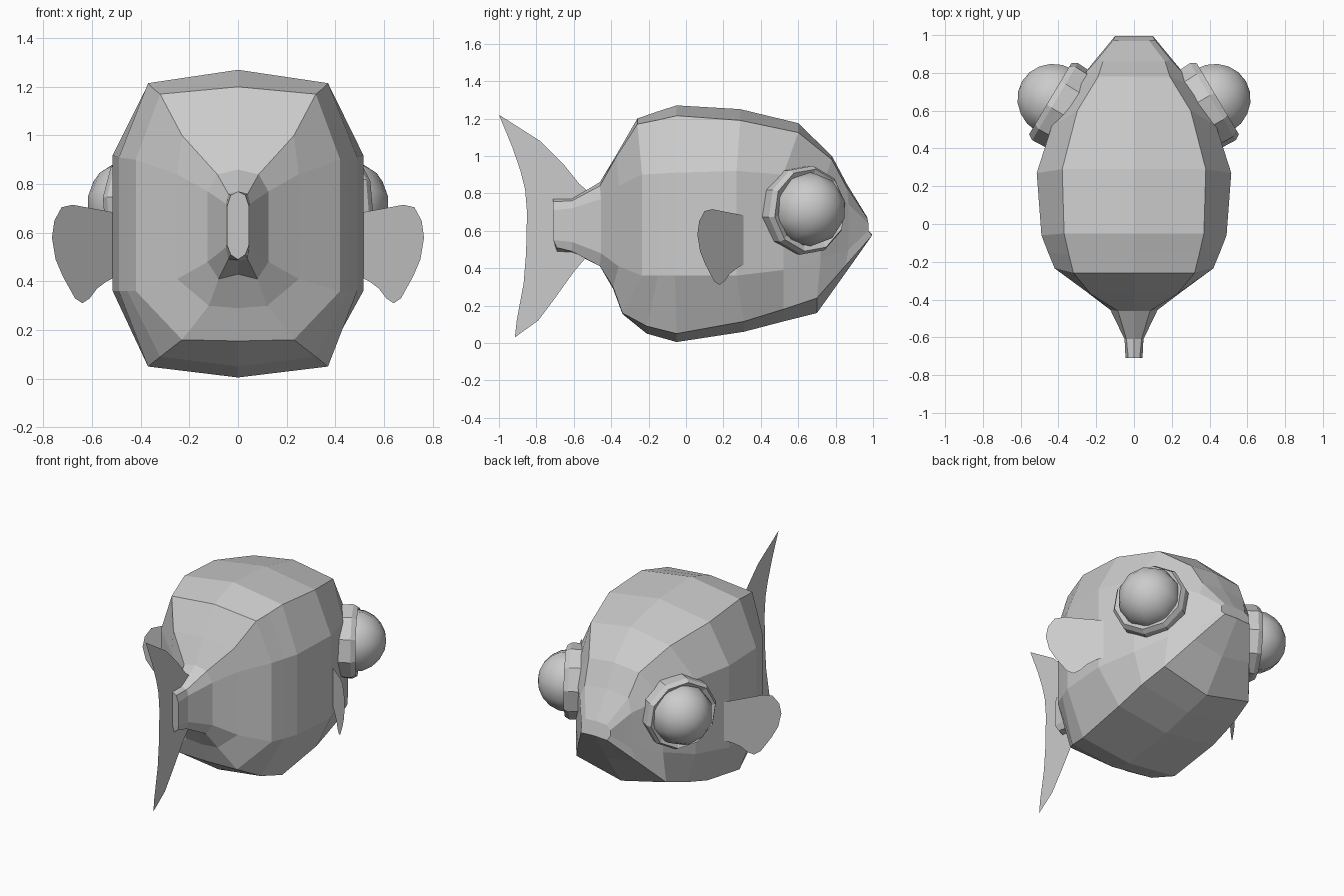
import bpy, bmesh, math
from mathutils import Vector

if "Cube" in bpy.data.objects:
    bpy.data.objects.remove(bpy.data.objects["Cube"])

grey = bpy.data.materials.new("plain_grey")
grey.diffuse_color = (0.6, 0.6, 0.6, 1)
grey.use_nodes = True
grey.node_tree.nodes["Principled BSDF"].inputs["Base Color"].default_value = grey.diffuse_color


def finish(name, bm, smooth=False):
    bmesh.ops.recalc_face_normals(bm, faces=bm.faces)
    me = bpy.data.meshes.new(name)
    bm.to_mesh(me)
    bm.free()
    me.materials.append(grey)
    for p in me.polygons:
        p.use_smooth = smooth
    ob = bpy.data.objects.new(name, me)
    bpy.context.collection.objects.link(ob)
    return ob


# Body stations from tail to nose:
# y top, y middle, y bottom, half widths (top, middle, bottom), heights from top to keel
STATIONS = [
    (-.71, -.71, -.69, .03, .045, .03, .77, .755, .71, .55, .51, .49),
    (-.61, -.61, -.61, .04, .05, .04, .77, .76, .72, .54, .49, .485),
    (-.46, -.455, -.46, .085, .125, .08, .86, .84, .77, .48, .41, .43),
    (-.37, -.36, -.39, .23, .25, .12, 1.01, 1.0, .84, .41, .30, .29),
    (-.26, -.235, -.34, .32, .42, .23, 1.20, 1.17, .90, .36, .16, .155),
    (-.16, -.15, -.21, .345, .455, .32, 1.235, 1.19, .905, .36, .09, .05),
    (-.05, -.06, -.05, .37, .49, .37, 1.27, 1.215, .91, .36, .05, .005),
    (.29, .27, .31, .38, .515, .38, 1.25, 1.19, .92, .36, .115, .06),
    (.60, .52, .52, .30, .435, .37, 1.175, 1.125, .90, .39, .18, .115),
    (.78, .72, .70, .19, .33, .34, 1.0, .98, .82, .45, .24, .16),
    (.86, .87, .85, .165, .195, .22, .85, .83, .74, .50, .41, .37),
    (.97, .975, .995, .08, .11, .10, .67, .665, .64, .60, .575, .58),
]
bm = bmesh.new()
rings = []
for yt, ym, yb, xe, xm, xb, zt, ze, zu, zl, zf, zb in STATIONS:
    half = [(xe, yt, ze), (xm, ym, zu), (xm, ym, zl), (xb, yb, zf)]
    ring = [(0, yt, zt)] + half + [(0, yb, zb)]
    ring += [(-x, y, z) for x, y, z in reversed(half)]
    rings.append([bm.verts.new(p) for p in ring])
for a, b in zip(rings, rings[1:]):
    for i in range(len(a)):
        j = (i + 1) % len(a)
        bm.faces.new((a[i], a[j], b[j], b[i]))
bm.faces.new(rings[0])
bm.faces.new(rings[-1])
finish("body", bm)

# Tail fin: upright sheet with a concave rear edge
TAIL = [(-1, 1.22), (-.89, 1.15), (-.78, 1.08), (-.65, .95), (-.57, .85), (-.50, .79),
        (-.50, .48), (-.54, .45), (-.60, .38), (-.70, .24), (-.79, .12), (-.915, .03),
        (-.905, .12), (-.868, .32), (-.855, .48), (-.85, .70), (-.86, .82),
        (-.885, .92), (-.93, 1.05)]
bm = bmesh.new()
bm.faces.new([bm.verts.new((0, y, z)) for y, z in TAIL])
finish("tail_fin", bm)

# Side fins: flat sheets swept backwards
FIN = [(.49, .68), (.60, .70), (.68, .715), (.725, .705), (.755, .65), (.765, .58),
       (.75, .49), (.72, .42), (.67, .33), (.64, .31), (.61, .33), (.58, .37),
       (.54, .40), (.48, .43)]
for side, s in (("right", 1), ("left", -1)):
    bm = bmesh.new()
    bm.faces.new([bm.verts.new((s * x, .31 - (x - .5) * .94, z)) for x, z in FIN])
    finish(side + "_side_fin", bm)

    # Eye: smooth ball in a ten-sided socket facing outwards and forwards
    axis = Vector((s * .86, .51, 0)).normalized()
    rot = axis.to_track_quat('Z', 'Y').to_matrix().to_4x4()
    bm = bmesh.new()
    bmesh.ops.create_uvsphere(bm, u_segments=10, v_segments=10, radius=.2)
    ball = finish(side + "_eyeball", bm, True)
    ball.matrix_world = rot
    ball.location = (s * .42, .655, .715)

    bm = bmesh.new()
    loops = []
    for r, h in ((.235, -.09), (.24, .015), (.222, .045), (.19, .03)):
        loops.append([bm.verts.new((r * math.cos(k * math.tau / 10 + .157),
                                    r * math.sin(k * math.tau / 10 + .157), h))
                      for k in range(10)])
    for a, b in zip(loops, loops[1:]):
        for i in range(10):
            j = (i + 1) % 10
            bm.faces.new((a[i], a[j], b[j], b[i]))
    socket = finish(side + "_eye_socket", bm)
    socket.matrix_world = rot
    socket.location = (s * .405, .64, .71)
